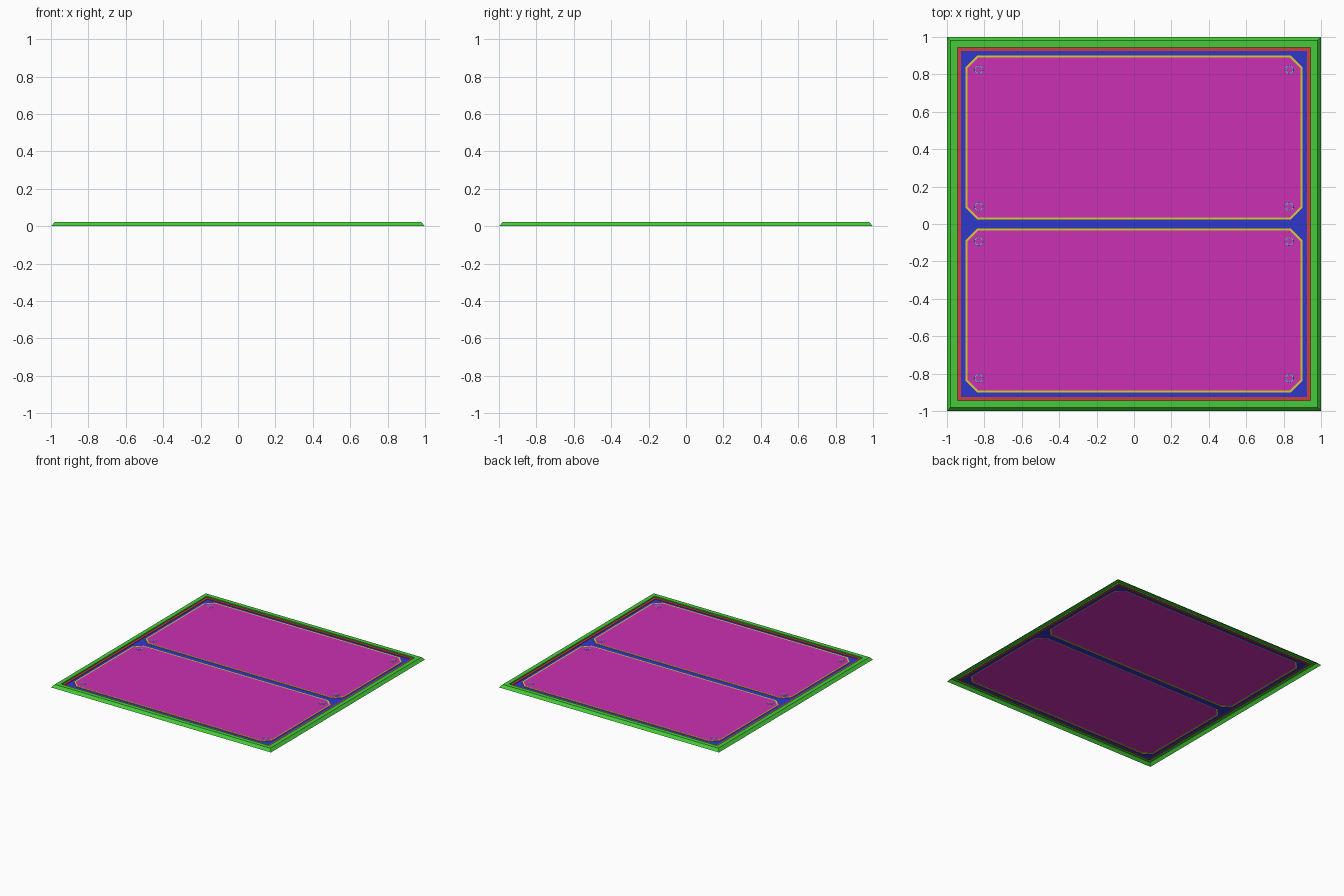
import bpy, bmesh, math

if "Cube" in bpy.data.objects:
    bpy.data.objects.remove(bpy.data.objects["Cube"])

def material(name, rgb):
    m = bpy.data.materials.new(name)
    m.diffuse_color = (*rgb, 1)
    m.use_nodes = True
    m.node_tree.nodes["Principled BSDF"].inputs["Base Color"].default_value = m.diffuse_color
    return m

GREEN = material("green", (0.06, 0.60, 0.04))
RED = material("red", (0.60, 0.05, 0.05))
BLUE = material("blue", (0.03, 0.04, 0.60))
YELLOW = material("yellow", (0.70, 0.60, 0.03))
MAGENTA = material("magenta", (0.60, 0.03, 0.45))
CYAN = material("cyan", (0.05, 0.65, 0.70))

def finish(bm, name, mat):
    me = bpy.data.meshes.new(name)
    bm.to_mesh(me)
    bm.free()
    me.materials.append(mat)
    ob = bpy.data.objects.new(name, me)
    bpy.context.collection.objects.link(ob)
    return ob

def rect(r, z):
    return [(-r, -r, z), (r, -r, z), (r, r, z), (-r, r, z)]

def octagon(inset, z, chamfer=0.06):
    """Corner-cut outline of the back panel."""
    x, y0, y1 = 0.9 - inset, 0.025 + inset, 0.9 - inset
    c = chamfer - inset * 0.4
    return [(-x, y0 + c, z), (-x + c, y0, z), (x - c, y0, z), (x, y0 + c, z),
            (x, y1 - c, z), (x - c, y1, z), (-x + c, y1, z), (-x, y1 - c, z)]

def circle(cx, cy, r, z, n=12):
    return [(cx + r * math.cos(2 * math.pi * i / n),
             cy + r * math.sin(2 * math.pi * i / n), z) for i in range(n)]

def loft(name, loops, mat, cap=False):
    """Skin a series of matching closed loops, outside to inside."""
    bm = bmesh.new()
    rings = [[bm.verts.new(p) for p in lp] for lp in loops]
    n = len(rings[0])
    for a, b in zip(rings, rings[1:]):
        for i in range(n):
            j = (i + 1) % n
            bm.faces.new((a[i], a[j], b[j], b[i]))
    if cap:
        bm.faces.new(rings[-1])
    return finish(bm, name, mat)

def mirror_y(ob):
    ob.modifiers.new("mirror", 'MIRROR').use_axis = (False, True, False)

TOP, STEP, FLOOR, PANEL = 0.022, 0.013, 0.009, 0.013

# outer frame: sloped edge, flat top, inner wall
loft("outer_frame", [rect(1, 0), rect(0.98, TOP), rect(0.945, TOP), rect(0.945, STEP)], GREEN)
# inner step
loft("inner_step", [rect(0.945, STEP), rect(0.925, STEP), rect(0.925, FLOOR)], RED)

# channel floor surrounding each panel
bm = bmesh.new()
outer = [bm.verts.new(p) for p in ((-0.925, 0, FLOOR), (0.925, 0, FLOOR),
                                   (0.925, 0.925, FLOOR), (-0.925, 0.925, FLOOR))]
inner = [bm.verts.new(p) for p in octagon(0, FLOOR)]
for i in range(4):
    j = (i + 1) % 4
    bm.faces.new((outer[i], inner[2 * i + 1], inner[2 * i]))
    bm.faces.new((outer[i], outer[j], inner[2 * j], inner[2 * i + 1]))
mirror_y(finish(bm, "channel_floor", BLUE))

# panel trim and panel plates
mirror_y(loft("panel_trim", [octagon(0, FLOOR), octagon(0, PANEL), octagon(0.01, PANEL)], YELLOW))
mirror_y(loft("panel_plate", [octagon(0.01, PANEL)], MAGENTA, cap=True))

# fastener rings in the panel corners
k = 0
for cx in (-0.83, 0.83):
    for cy in (0.092, 0.825):
        k += 1
        z = PANEL + 0.001
        mirror_y(loft(f"fastener_ring_{k}", [circle(cx, cy, 0.023, PANEL),
                                             circle(cx, cy, 0.022, z),
                                             circle(cx, cy, 0.018, z)], CYAN))
